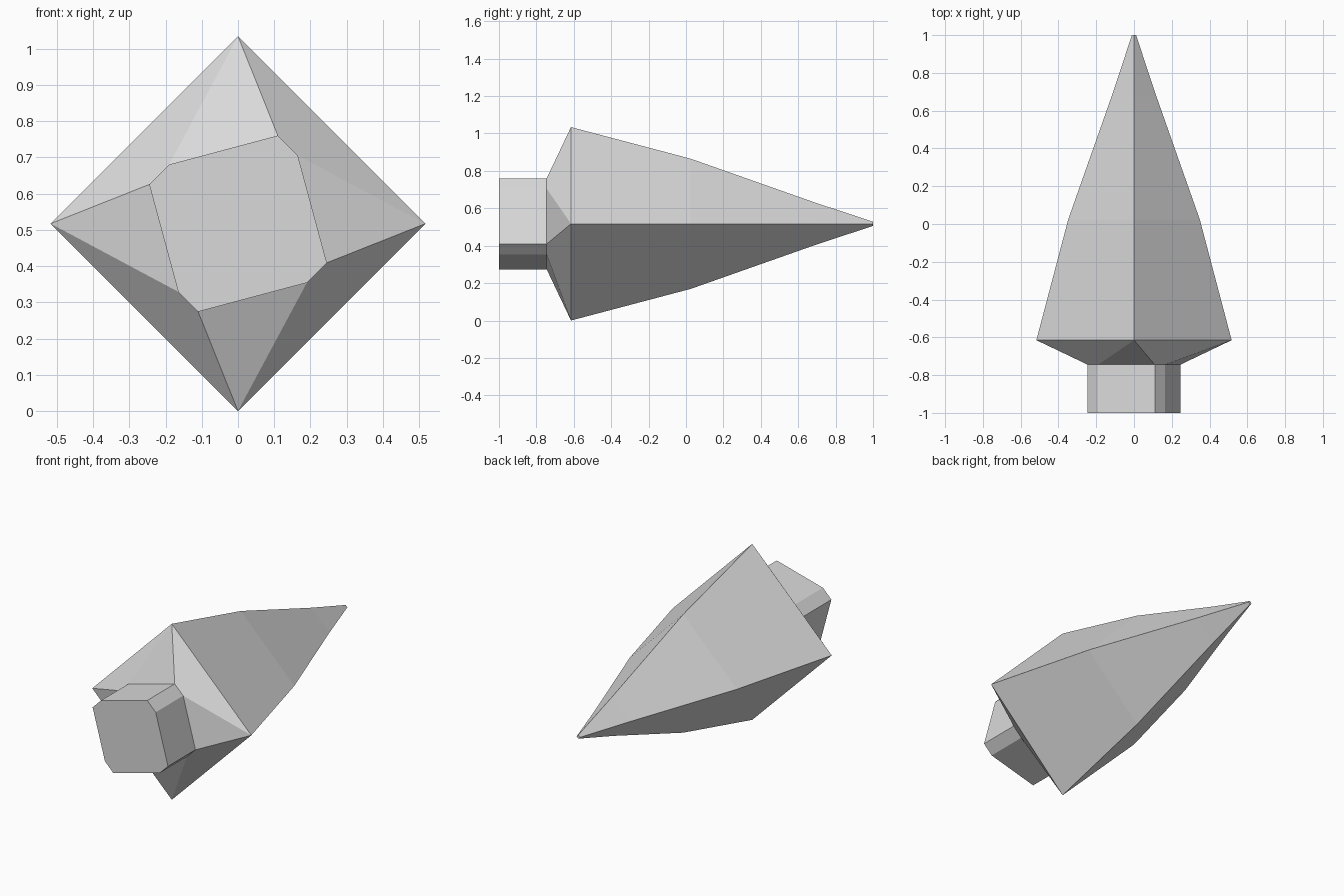
import bpy, bmesh

cube = bpy.data.objects.get("Cube")
if cube:
    bpy.data.objects.remove(cube, do_unlink=True)

MID_Z = 0.517

grey = bpy.data.materials.new("light grey")
grey.use_nodes = True
colour = (0.7, 0.7, 0.7, 1)
grey.diffuse_color = colour
grey.node_tree.nodes["Principled BSDF"].inputs["Base Color"].default_value = colour


def octagon():
    """Twisted square with four clipped corners, symmetric under a half turn."""
    half = [(0.11, 0.243), (0.165, 0.188), (0.245, -0.108), (0.19, -0.163)]
    return half + [(-x, -z) for x, z in half]


def diamond(r):
    """Square on its corner, each corner doubled to pair with the octagon."""
    top, right, bottom, left = (0, r), (r, 0), (0, -r), (-r, 0)
    return [top, right, right, bottom, bottom, left, left, top]


def loft(name, sections):
    """Join (y, ring) sections with flat faces and cap both ends."""
    bm = bmesh.new()
    rings = []
    for y, ring in sections:
        made = {}
        for x, z in ring:
            if (x, z) not in made:
                made[x, z] = bm.verts.new((x, y, z + MID_Z))
        rings.append([made[p] for p in ring])
    for a, b in zip(rings, rings[1:]):
        for i in range(len(a)):
            j = (i + 1) % len(a)
            corners = list(dict.fromkeys((a[i], a[j], b[j], b[i])))
            if len(corners) > 2:
                bm.faces.new(corners)
    for ring in (rings[0], rings[-1]):
        bm.faces.new(list(dict.fromkeys(ring)))
    bmesh.ops.recalc_face_normals(bm, faces=bm.faces)
    mesh = bpy.data.meshes.new(name)
    bm.to_mesh(mesh)
    bm.free()
    mesh.materials.append(grey)
    obj = bpy.data.objects.new(name, mesh)
    bpy.context.collection.objects.link(obj)
    return obj


# Short eight-sided stub at the front
loft("stub", [(-1, octagon()), (-0.745, octagon())])

# Collar flaring into a four-sided spike that tapers to the back
loft("spike", [(-0.745, octagon())] + [
    (y, diamond(r)) for y, r in
    ((-0.615, 0.517), (0.025, 0.348), (0.68, 0.117), (1, 0.011))])
